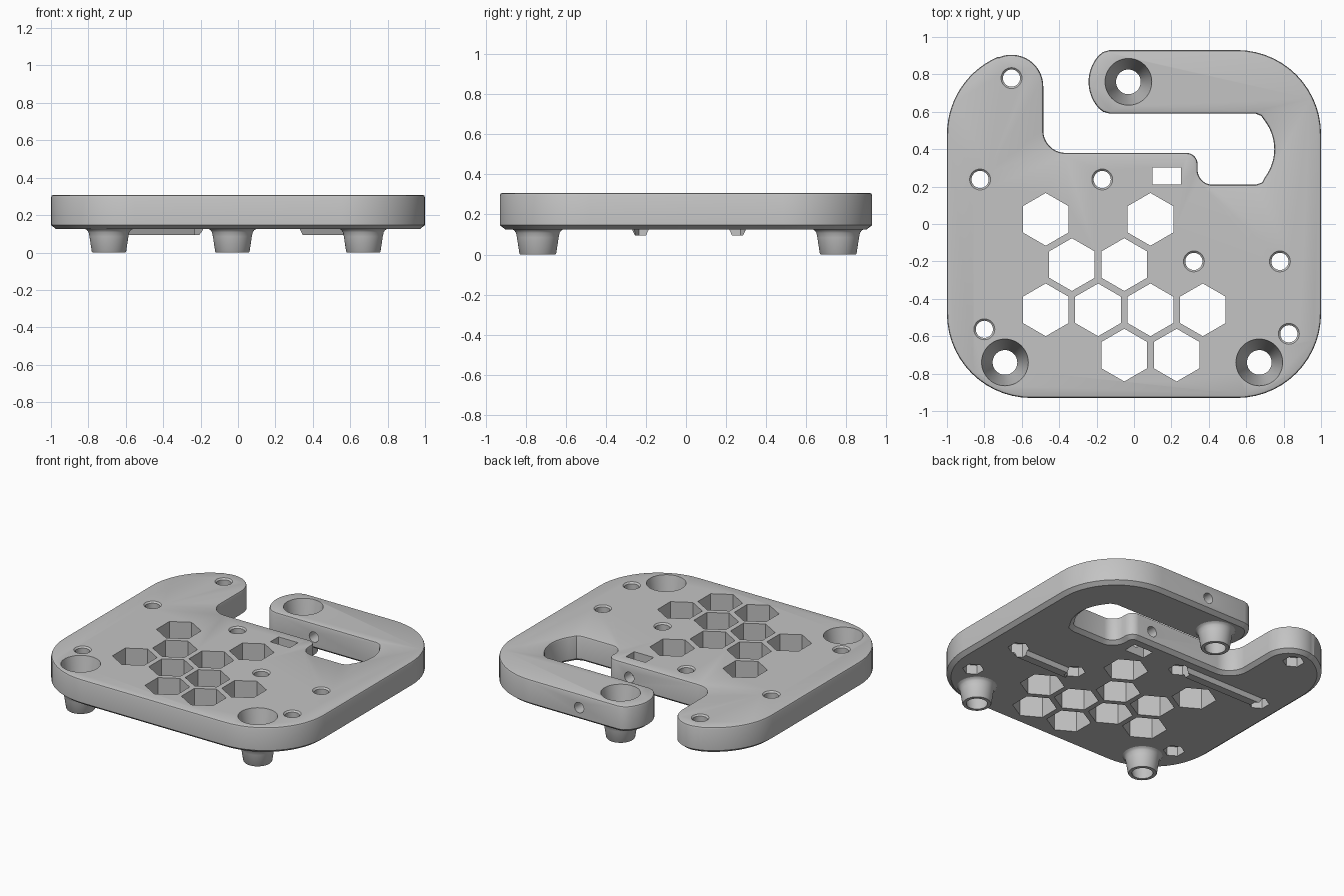
import bpy, bmesh
from math import sin, cos, pi, radians
from mathutils import Vector, Matrix

cube = bpy.data.objects.get("Cube")
if cube:
    bpy.data.objects.remove(cube)

grey = bpy.data.materials.new("plain grey")
grey.use_nodes = True
grey.diffuse_color = (0.55, 0.55, 0.55, 1)
grey.node_tree.nodes["Principled BSDF"].inputs["Base Color"].default_value = (0.55, 0.55, 0.55, 1)

BOTTOM, TOP = 0.125, 0.308


def make(name, bm):
    bmesh.ops.recalc_face_normals(bm, faces=bm.faces)
    mesh = bpy.data.meshes.new(name)
    bm.to_mesh(mesh)
    bm.free()
    mesh.materials.append(grey)
    ob = bpy.data.objects.new(name, mesh)
    bpy.context.collection.objects.link(ob)
    return ob


def loft(bm, rings, caps=True, closed=False):
    """Skin a stack of equal-length point rings."""
    loops = [[bm.verts.new(p) for p in ring] for ring in rings]
    pairs = list(zip(loops, loops[1:]))
    if closed:
        pairs.append((loops[-1], loops[0]))
    for a, b in pairs:
        for i in range(len(a)):
            j = (i + 1) % len(a)
            bm.faces.new((a[i], a[j], b[j], b[i]))
    if caps and not closed:
        bm.faces.new(loops[0][::-1])
        bm.faces.new(loops[-1])


def lathe(bm, x, y, profile, sides=40, turn=0.0, closed=False):
    rings = [[(x + r * cos(turn + 2 * pi * i / sides), y + r * sin(turn + 2 * pi * i / sides), z)
              for i in range(sides)] for r, z in profile]
    loft(bm, rings, closed=closed)


def box(bm, x0, x1, y0, y1, z0, z1, taper=0.0):
    """Box whose lower end may be narrower."""
    rings = []
    for z, t in ((z0, taper), (z1, 0)):
        rings.append([(x0 + t, y0 + t, z), (x1 - t, y0 + t, z), (x1 - t, y1 - t, z), (x0 + t, y1 - t, z)])
    loft(bm, rings)


def arc(cx, cy, r, a0, a1, n=14):
    angles = [radians(a0 + (a1 - a0) * i / n) for i in range(n + 1)]
    return [(cx + r * cos(a), cy + r * sin(a)) for a in angles]


def inset(points, d):
    out = []
    for i, p in enumerate(points):
        p = Vector(p)
        e1 = (p - Vector(points[i - 1])).normalized()
        e2 = (Vector(points[(i + 1) % len(points)]) - p).normalized()
        n1, n2 = Vector((-e1.y, e1.x)), Vector((-e2.y, e2.x))
        out.append(p + (n1 + n2) * d / (1 + n1.dot(n2)))
    return out


def boolean(target, tool, operation):
    mod = target.modifiers.new(operation.lower(), 'BOOLEAN')
    mod.operation, mod.solver, mod.object = operation, 'EXACT', tool
    tool.hide_render = True
    bpy.ops.object.select_all(action='DESELECT')
    bpy.context.view_layer.objects.active = target
    target.select_set(True)
    bpy.ops.object.modifier_apply(modifier=mod.name)
    bpy.data.objects.remove(tool)


def smooth(ob):
    bpy.ops.object.select_all(action='DESELECT')
    bpy.context.view_layer.objects.active = ob
    ob.select_set(True)
    bpy.ops.object.shade_smooth_by_angle(angle=radians(28))


# Plate outline: rounded square with a hooked slot open at the back
outline = (
    arc(0.55, -0.48, 0.45, -90, 0) + arc(0.55, 0.48, 0.45, 0, 90)
    + [(-0.13, 0.93), (-0.165, 0.92)]
    + arc(-0.032, 0.76, 0.211, 138.4, 221.6)
    + [(-0.165, 0.6), (-0.13, 0.59), (0.65, 0.59), (0.68, 0.578)]
    + arc(0.5, 0.4, 0.25, 37, -37)
    + [(0.685, 0.222), (0.65, 0.21)]
    + arc(0.42, 0.29, 0.08, 270, 180, 10) + arc(0.28, 0.32, 0.06, 0, 90, 10)
    + arc(-0.365, 0.5, 0.12, 270, 180, 10)
    + arc(-0.655, 0.735, 0.17, 0, 112.4) + arc(-0.55, 0.48, 0.45, 113.5, 180)
    + arc(-0.55, -0.48, 0.45, 180, 270)
)
levels = ((BOTTOM, 0.028), (BOTTOM + 0.022, 0), (TOP - 0.014, 0), (TOP - 0.004, 0.004), (TOP, 0.014))
bm = bmesh.new()
loft(bm, [[(x, y, z) for x, y in inset(outline, d)] for z, d in levels])
plate = make("plate", bm)

# Shallow tapered rails on the underside
bm = bmesh.new()
box(bm, -0.82, -0.17, 0.2, 0.315, 0.095, 0.16, 0.03)
box(bm, 0.315, 0.78, -0.285, -0.17, 0.095, 0.16, 0.03)
boolean(plate, make("rails", bm), 'UNION')

feet = [(-0.69, -0.74), (0.67, -0.74), (-0.03, 0.76)]
screws = [(-0.655, 0.78), (-0.823, 0.238), (-0.17, 0.238), (0.32, -0.2),
          (0.78, -0.2), (-0.8, -0.563), (0.828, -0.587)]


def bore(z):
    return 0.066 + 0.059 * z / TOP


# Through cuts: honeycomb, screw holes, foot bores and nut window
bm = bmesh.new()
honeycomb = ((0, (0, 2)), (1, (0.5, 1.5)), (2, (0, 1, 2, 3)), (3, (1.5, 2.5)))
for row, columns in honeycomb:
    for c in columns:
        lathe(bm, -0.472 + 0.28 * c, 0.025 - 0.242 * row, [(0.141, 0), (0.141, 0.4)], 6, pi / 6)
for x, y in screws:
    lathe(bm, x, y, [(0.046, 0), (0.046, TOP - 0.01), (0.096, TOP + 0.04)], 28)
for x, y in feet:
    lathe(bm, x, y, [(bore(0.05), 0.05), (bore(0.36), 0.36)], 48)
box(bm, 0.1, 0.25, 0.212, 0.302, 0, 0.4)
boolean(plate, make("through_cutter", bm), 'DIFFERENCE')

# Hexagonal nut pockets under the screw holes
bm = bmesh.new()
for x, y in screws:
    lathe(bm, x, y, [(0.068, 0.03), (0.068, 0.19)], 6, pi / 6)
boolean(plate, make("nut_cutter", bm), 'DIFFERENCE')

# Sideways clamp screw hole through arm and inner wall
bm = bmesh.new()
bmesh.ops.create_cone(bm, cap_ends=True, segments=28, radius1=0.036, radius2=0.036, depth=0.95,
                      matrix=Matrix.Translation((0.17, 0.525, 0.215)) @ Matrix.Rotation(pi / 2, 4, 'X'))
boolean(plate, make("clamp_cutter", bm), 'DIFFERENCE')
smooth(plate)

# Hollow tapered feet
for name, (x, y) in zip(("front_right_foot", "front_left_foot", "back_foot"), feet):
    bm = bmesh.new()
    lathe(bm, x, y, [(bore(0), 0), (0.088, 0), (0.092, 0.006), (0.104, 0.085), (0.109, 0.108),
                     (0.116, 0.119), (0.126, BOTTOM), (bore(BOTTOM), BOTTOM)], 48, closed=True)
    smooth(make(name, bm))
